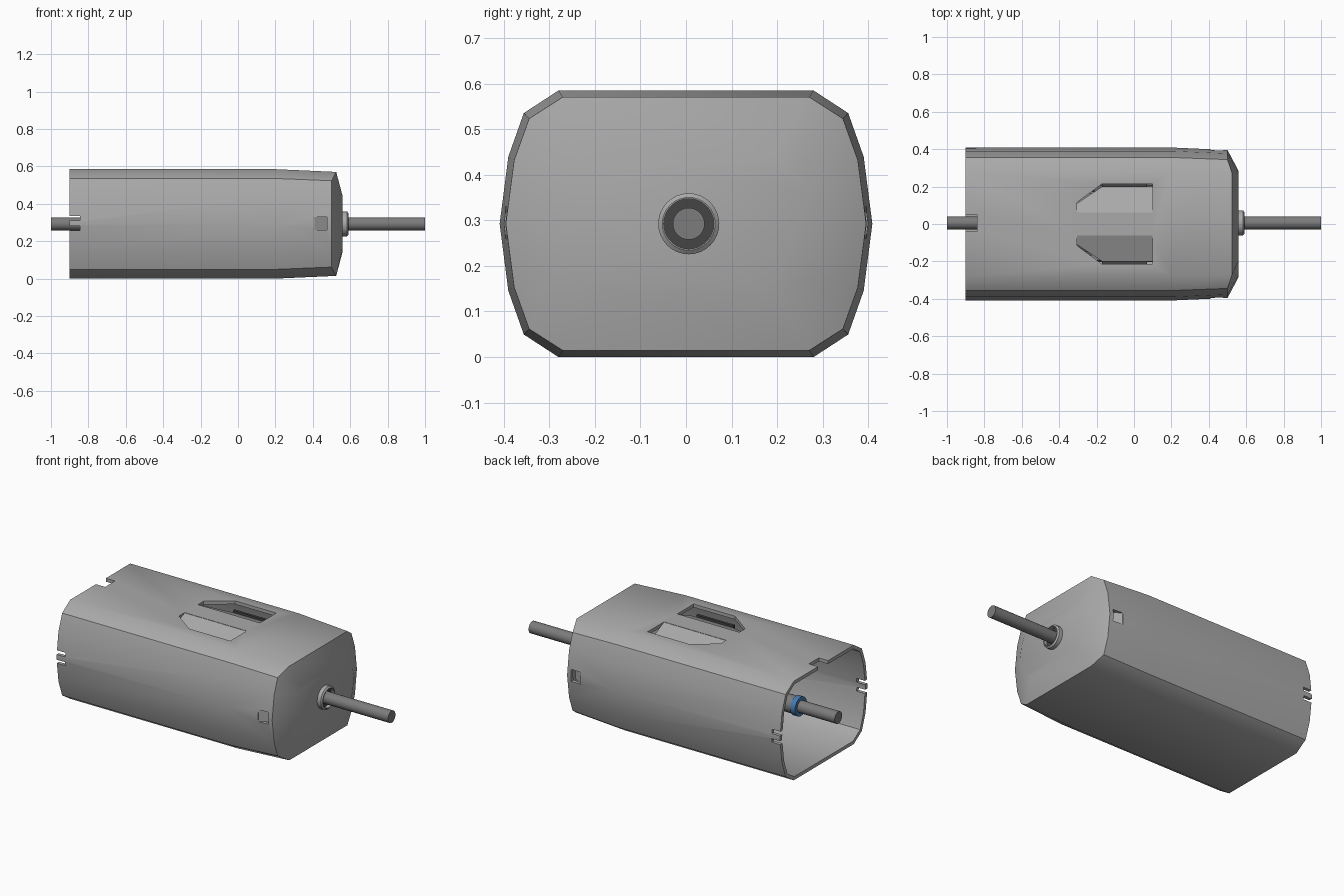
import bpy, bmesh, math
from mathutils import Matrix, Vector

if "Cube" in bpy.data.objects:
    bpy.data.objects.remove(bpy.data.objects["Cube"])

CY, CZ = 0.006, 0.2925      # shaft axis


def material(name, *rgb):
    m = bpy.data.materials.new(name)
    m.diffuse_color = (*rgb, 1)
    m.use_nodes = True
    m.node_tree.nodes["Principled BSDF"].inputs["Base Color"].default_value = m.diffuse_color
    return m


casing = material('casing_grey', 0.4, 0.4, 0.4)
steel = material('dark_steel', 0.2, 0.2, 0.2)
black = material('black', 0.06, 0.06, 0.06)
blue = material('blue', 0.06, 0.2, 0.45)


def make(name, bm, angle=35, mat=casing):
    bmesh.ops.recalc_face_normals(bm, faces=bm.faces)
    me = bpy.data.meshes.new(name)
    bm.to_mesh(me)
    bm.free()
    me.materials.append(mat)
    ob = bpy.data.objects.new(name, me)
    bpy.context.collection.objects.link(ob)
    if angle:
        smooth(ob, angle)
    return ob


def activate(ob):
    bpy.ops.object.select_all(action='DESELECT')
    ob.select_set(True)
    bpy.context.view_layer.objects.active = ob


def smooth(ob, angle=35):
    activate(ob)
    bpy.ops.object.shade_smooth_by_angle(angle=math.radians(angle))


def lathe(name, profile, mat=casing, seg=32):
    """Revolve (x, radius) points around the shaft axis."""
    bm = bmesh.new()
    vs = [bm.verts.new((x, CY, CZ + r)) for x, r in profile]
    es = [bm.edges.new(p) for p in zip(vs, vs[1:])]
    bmesh.ops.spin(bm, geom=vs + es, cent=(0, CY, CZ), axis=(1, 0, 0),
                   angle=math.tau, steps=seg, use_duplicate=False)
    bmesh.ops.remove_doubles(bm, verts=bm.verts, dist=1e-5)
    return make(name, bm, 35, mat)


def prism(pts, offset, name, angle=0, mat=casing):
    """Extrude a flat polygon by an offset vector."""
    bm = bmesh.new()
    f = bm.faces.new([bm.verts.new(p) for p in pts])
    ext = bmesh.ops.extrude_face_region(bm, geom=[f], use_keep_orig=True)['geom']
    bmesh.ops.translate(bm, vec=offset,
                        verts=[v for v in ext if isinstance(v, bmesh.types.BMVert)])
    return make(name, bm, angle, mat)


def box(name, x, y, z, mat=casing):
    return prism([(x[0], y[0], z[0]), (x[1], y[0], z[0]), (x[1], y[1], z[0]), (x[0], y[1], z[0])],
                 (0, 0, z[1] - z[0]), name, 0, mat)


def cut(ob, cutter):
    cutter.hide_render = True
    m = ob.modifiers.new('cut', 'BOOLEAN')
    m.operation, m.solver, m.object = 'DIFFERENCE', 'EXACT', cutter
    activate(ob)
    bpy.ops.object.modifier_apply(modifier=m.name)
    bpy.data.objects.remove(cutter)


# can: cross-section lofted along x, open at the rear, domed at the front
quarter = [(0.28, 0.2925), (0.356, 0.243), (0.39, 0.147)]
half = quarter + [(0.409, 0)] + [(y, -z) for y, z in reversed(quarter)]
section = half + [(-y, -z) for y, z in half]
bm = bmesh.new()
rings = []
for x, sy, sz in ((-0.9, 1, 1), (0.2, 1, 1), (None, 0.967, 0.95), (0.56, 0.69, 0.5)):
    rings.append([bm.verts.new((x if x is not None else (0.525 if abs(y) < 0.3 else 0.5),
                                y * sy, CZ + z * sz)) for y, z in section])
n = len(section)
for a, b in zip(rings, rings[1:]):
    for i in range(n):
        bm.faces.new((a[i], a[(i + 1) % n], b[(i + 1) % n], b[i]))
bm.faces.new(rings[-1])
can = make('can', bm, 0)
# the closed end must face outward for the shell to grow inward
if max(can.data.polygons, key=lambda p: p.center.x).normal.x < 0:
    can.data.flip_normals()
sol = can.modifiers.new('shell', 'SOLIDIFY')
sol.thickness, sol.offset, sol.use_even_offset = 0.02, -1, True
activate(can)
bpy.ops.object.modifier_apply(modifier='shell')

# rear notches, side windows and top windows
cut(can, box('cutter', (-1, -0.84), (-0.04, 0.052), (0.5, 0.7)))
for s in (-1, 1):
    ys = sorted((s * 0.33, s * 0.5))
    for z in ((0.258, 0.28), (0.31, 0.334)):
        cut(can, box('cutter', (-1, -0.845), ys, z))
    cut(can, box('cutter', (0.41, 0.475), ys, (0.26, 0.33)))
    outline = [(0.1, 0.062), (0.1, 0.215), (-0.17, 0.215), (-0.305, 0.115), (-0.305, 0.062)]
    cut(can, prism([(x, s * y, 0.5) for x, y in outline], (0, 0, 0.2), 'cutter'))
smooth(can)

for s in (-1, 1):
    # clip flap bent down from its hinge near the middle
    flap = [(0.1, 0.06), (0.1, 0.2), (-0.17, 0.2), (-0.305, 0.11), (-0.305, 0.06)]
    prism([(x, s * y, 0.584 - 0.45 * (y - 0.06)) for x, y in flap],
          (0, 0, -0.02), 'magnet_clip', 30)
    # dark gap along the outer edge of the flap
    box('clip_gap', (-0.17, 0.07), sorted((s * 0.197, s * 0.213)), (0.51, 0.535), black)
    # bent tab behind each side window
    ys = [s * 0.397, s * 0.352, s * 0.34, s * 0.385]
    prism([(0.405, ys[0], 0.26), (0.475, ys[1], 0.26), (0.475, ys[2], 0.26), (0.405, ys[3], 0.26)],
          (0, 0, 0.07), 'side_tab', 30)

# shaft, front bearing boss with dark bushing, commutator and its ring
lathe('shaft', [(-1, 0), (-1, 0.035), (1, 0.035), (1, 0)], steel)
lathe('front_bearing', [(0.54, 0.067), (0.583, 0.067), (0.59, 0.058), (0.59, 0.055), (0.565, 0.055)])
lathe('bearing_bushing', [(0.55, 0.056), (0.568, 0.056), (0.568, 0.03)], black)
lathe('commutator', [(-0.74, 0.03), (-0.74, 0.05), (-0.45, 0.05), (-0.45, 0.03)], steel)
lathe('insulating_ring', [(-0.755, 0.034), (-0.755, 0.056), (-0.725, 0.056), (-0.725, 0.034)], blue)

# three-pole armature inside the can
lathe('armature_core', [(-0.4, 0.03), (-0.4, 0.08), (0.3, 0.08), (0.3, 0.03)], steel)
for k in range(3):
    rot = Matrix.Rotation(k * math.tau / 3, 3, 'X')
    arc = [math.radians(a) for a in range(-48, 49, 12)]
    pole = [(0.21 * math.sin(a), 0.21 * math.cos(a)) for a in arc]
    pole += [(0.18 * math.sin(a), 0.18 * math.cos(a)) for a in (arc[-1], 0.17)]
    pole += [(0.03, 0.06), (-0.03, 0.06)]
    pole += [(0.18 * math.sin(a), 0.18 * math.cos(a)) for a in (-0.17, arc[0])]
    pts = [rot @ Vector((-0.35, y, z)) + Vector((0, CY, CZ)) for y, z in pole]
    prism(pts, (0.6, 0, 0), 'armature_pole', 30, steel)
